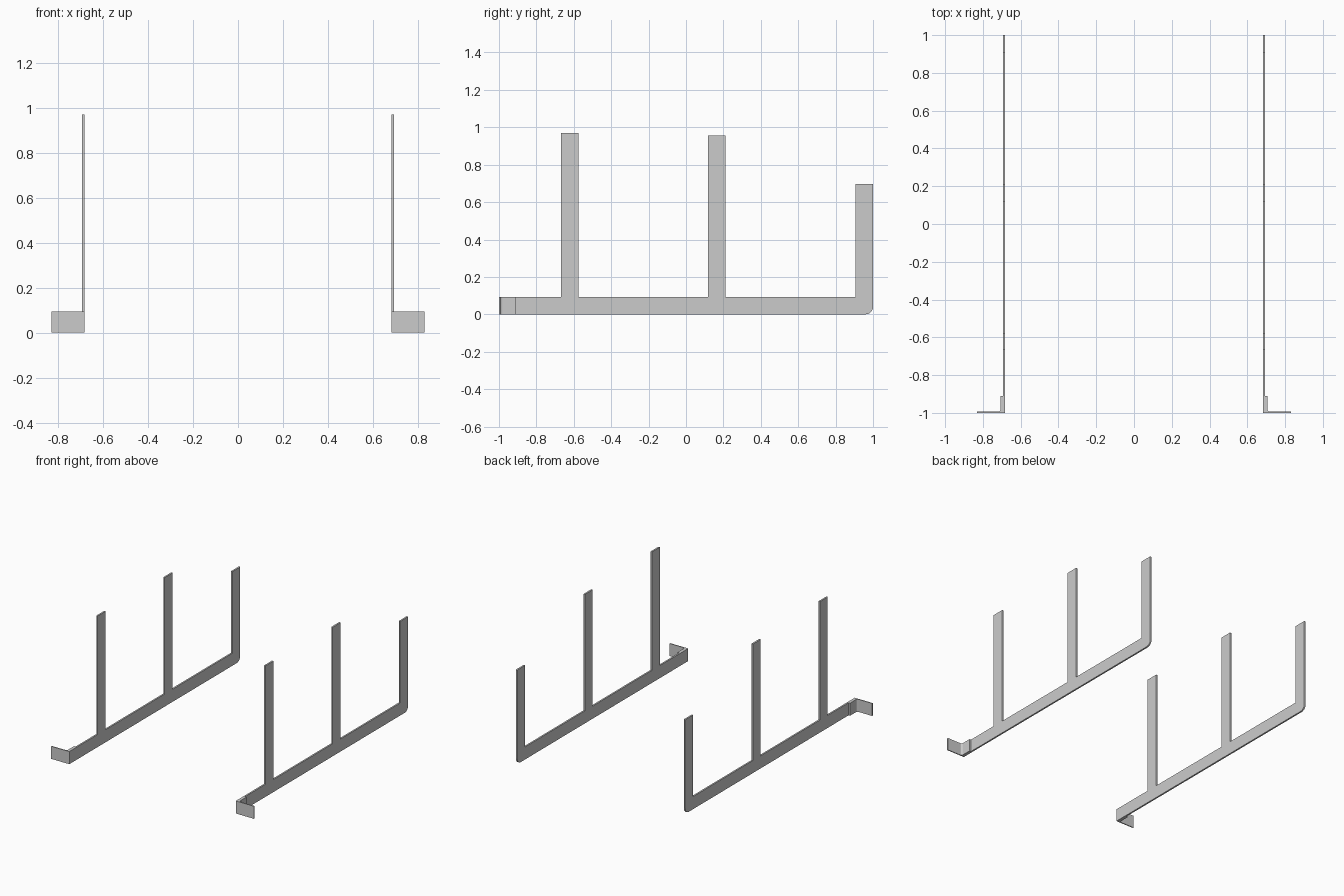
import bpy, bmesh, math
from mathutils import Vector

if "Cube" in bpy.data.objects:
    bpy.data.objects.remove(bpy.data.objects["Cube"])


def arc(cx, cy, r, a0, a1, n=6):
    """Points on an arc, angles in degrees."""
    return [(cx + r * math.cos(math.radians(a0 + (a1 - a0) * i / n)),
             cy + r * math.sin(math.radians(a0 + (a1 - a0) * i / n))) for i in range(n + 1)]


def extrude(name, points, vector):
    """Solid made by sweeping a flat 3D outline along a vector."""
    bm = bmesh.new()
    face = bm.faces.new([bm.verts.new(p) for p in points])
    new = bmesh.ops.extrude_face_region(bm, geom=[face])["geom"]
    bmesh.ops.translate(bm, vec=Vector(vector),
                        verts=[v for v in new if isinstance(v, bmesh.types.BMVert)])
    bmesh.ops.recalc_face_normals(bm, faces=bm.faces)
    mesh = bpy.data.meshes.new(name)
    bm.to_mesh(mesh)
    bm.free()
    ob = bpy.data.objects.new(name, mesh)
    bpy.context.collection.objects.link(ob)
    return ob


RAIL_H = 0.093
INNER, OUTER = 0.682, 0.694

# Comb-shaped side frame outline (y, z): rail, rounded rear corner, three posts
frame = [(-1, 0)] + arc(0.96, 0.04, 0.04, -90, 0)
for y0, y1, top in [(0.907, 1.0, 0.697), (0.117, 0.21, 0.955), (-0.667, -0.576, 0.97)]:
    frame += [(y1, RAIL_H)] if y1 < 1 else []
    frame += [(y1, top), (y0, top), (y0, RAIL_H)]
frame.append((-1, RAIL_H))

# Bent front bracket outline (x, y): tab along the rail, outward flange
bracket = [(OUTER, -1), (0.83, -1), (0.83, -0.993)]
bracket += arc(0.718, -0.981, 0.012, 270, 180, 4)
bracket += [(0.706, -0.91), (OUTER, -0.91)]

for side, s in (("left", -1), ("right", 1)):
    extrude(side + "_side_frame", [(s * INNER, y, z) for y, z in frame],
            (s * (OUTER - INNER), 0, 0))
    extrude(side + "_front_bracket", [(s * x, y, 0) for x, y in bracket], (0, 0, RAIL_H))
